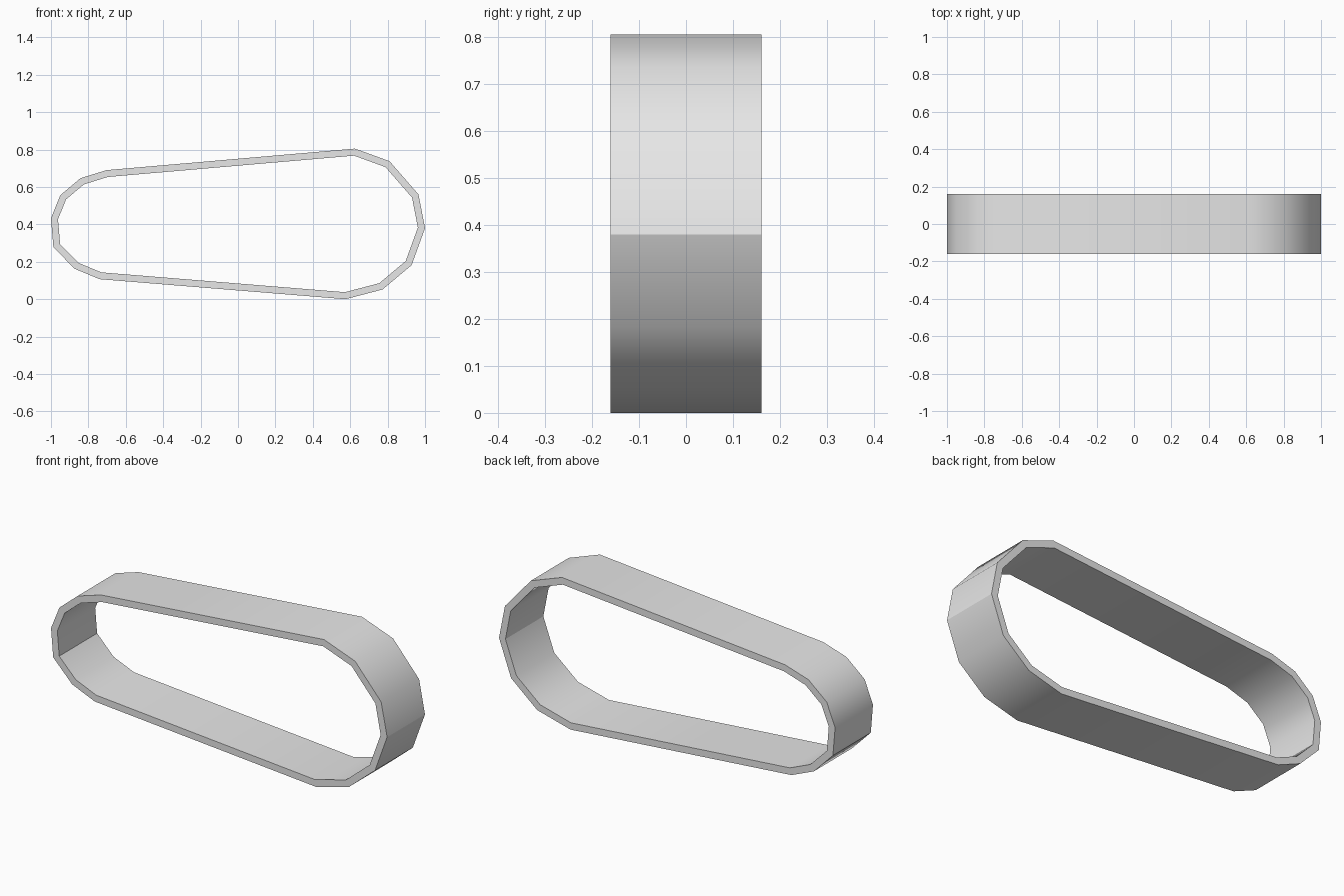
import bpy, bmesh, math
from mathutils import Vector

cube = bpy.data.objects.get("Cube")
if cube:
    bpy.data.objects.remove(cube, do_unlink=True)

HALF_WIDTH = 0.161
WALL = 0.037

# Outer outline of the belt in x, z, clockwise from the top
OUTLINE = [(0.625, 0.805), (0.81, 0.738), (0.965, 0.56), (1.0, 0.38),
           (0.928, 0.182), (0.773, 0.052), (0.575, 0.0), (-0.74, 0.107),
           (-0.874, 0.163), (-0.987, 0.278), (-1.0, 0.433), (-0.95, 0.556),
           (-0.842, 0.647), (-0.703, 0.69)]


def inset(points, distance):
    """Mitred inward offset of a closed clockwise outline."""
    pts = [Vector(p) for p in points]
    result = []
    for i, p in enumerate(pts):
        a = (p - pts[i - 1]).normalized()
        b = (pts[(i + 1) % len(pts)] - p).normalized()
        na, nb = Vector((a.y, -a.x)), Vector((b.y, -b.x))
        result.append(p + (na + nb) * distance / (1 + na.dot(nb)))
    return result


# Belt material
grey = bpy.data.materials.new("light grey")
grey.use_nodes = True
colour = (0.8, 0.8, 0.8, 1)
grey.diffuse_color = colour
grey.node_tree.nodes["Principled BSDF"].inputs["Base Color"].default_value = colour

# Belt: outer and inner loops bridged into a closed band
bm = bmesh.new()
rings = [[bm.verts.new((x, y, z)) for x, z in loop]
         for loop, y in ((OUTLINE, -HALF_WIDTH), (OUTLINE, HALF_WIDTH),
                         (inset(OUTLINE, WALL), HALF_WIDTH),
                         (inset(OUTLINE, WALL), -HALF_WIDTH))]
count = len(OUTLINE)
for r, ring in enumerate(rings):
    following = rings[(r + 1) % len(rings)]
    for i in range(count):
        j = (i + 1) % count
        bm.faces.new((ring[i], ring[j], following[j], following[i]))
bmesh.ops.recalc_face_normals(bm, faces=bm.faces)
mesh = bpy.data.meshes.new("belt")
bm.to_mesh(mesh)
bm.free()
mesh.materials.append(grey)
belt = bpy.data.objects.new("belt", mesh)
bpy.context.collection.objects.link(belt)

# Smooth the gentle bends, keep the tight corners and rims sharp
bpy.ops.object.select_all(action="DESELECT")
belt.select_set(True)
bpy.context.view_layer.objects.active = belt
bpy.ops.object.shade_smooth_by_angle(angle=math.radians(30.7))
